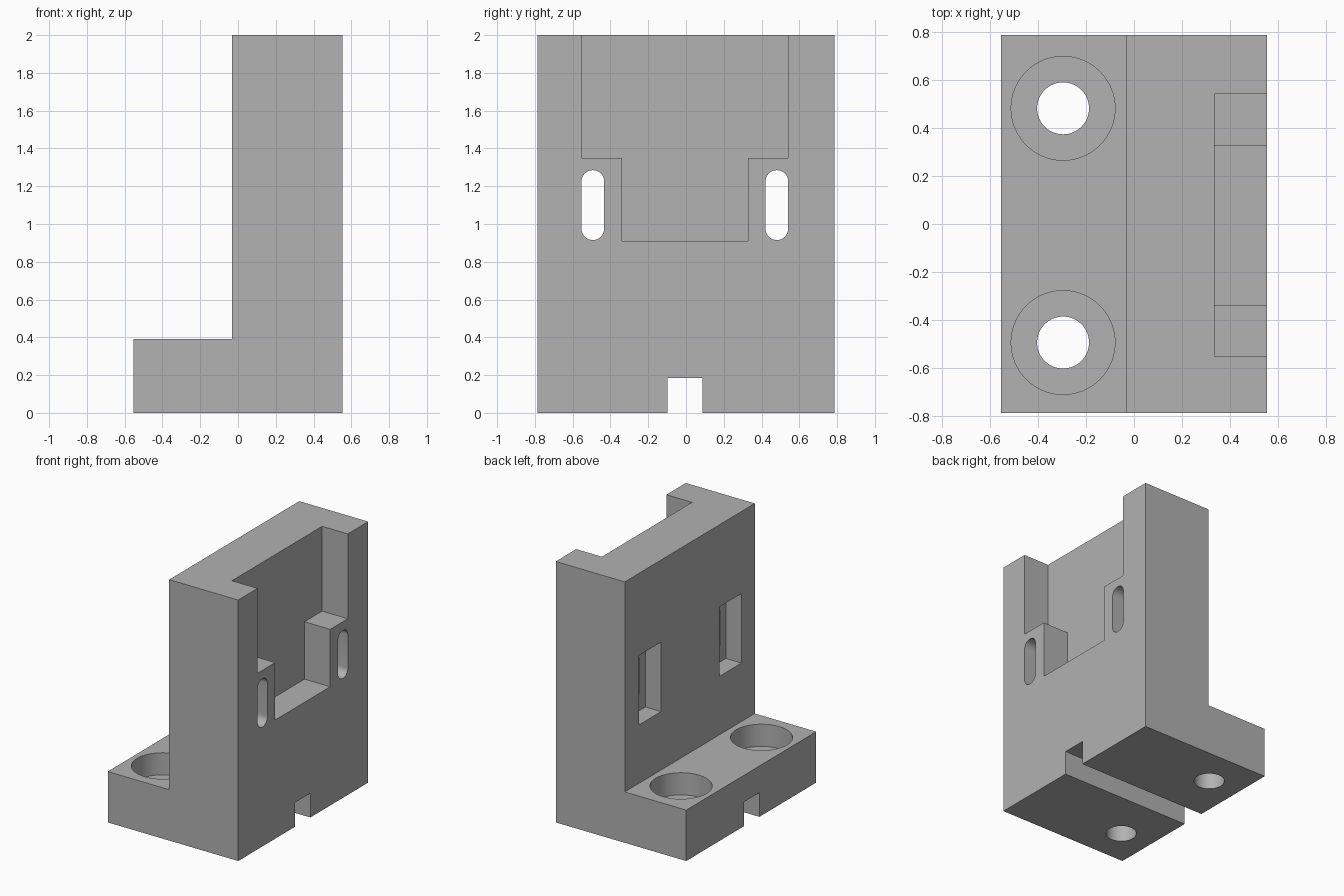
import bpy, bmesh, math
from mathutils import Vector

if "Cube" in bpy.data.objects:
    bpy.data.objects.remove(bpy.data.objects["Cube"])

CY = -0.006  # centre line of the machined features

grey = bpy.data.materials.new("machined_grey")
grey.diffuse_color = (0.445, 0.445, 0.445, 1)
grey.use_nodes = True
grey.node_tree.nodes["Principled BSDF"].inputs["Base Color"].default_value = grey.diffuse_color


def prism(name, pts, direction):
    """Extrude a closed planar outline along a direction."""
    bm = bmesh.new()
    face = bm.faces.new([bm.verts.new(p) for p in pts])
    ext = bmesh.ops.extrude_face_region(bm, geom=[face])
    moved = [v for v in ext["geom"] if isinstance(v, bmesh.types.BMVert)]
    bmesh.ops.translate(bm, verts=moved, vec=Vector(direction))
    bmesh.ops.recalc_face_normals(bm, faces=bm.faces)
    mesh = bpy.data.meshes.new(name)
    bm.to_mesh(mesh)
    bm.free()
    mesh.materials.append(grey)
    obj = bpy.data.objects.new(name, mesh)
    bpy.context.collection.objects.link(obj)
    return obj


def side_outline(name, yz, x0, x1):
    return prism(name, [(x0, y, z) for y, z in yz], (x1 - x0, 0, 0))


def rect(y0, y1, z0, z1):
    return [(y0, z0), (y1, z0), (y1, z1), (y0, z1)]


def bore(name, y, radius, z0, z1, n=64):
    ring = [(-0.295 + radius * math.cos(2 * math.pi * i / n),
             y + radius * math.sin(2 * math.pi * i / n), z0) for i in range(n)]
    return prism(name, ring, (0, 0, z1 - z0))


# L-shaped bracket body
profile = [(-0.553, 0), (0.553, 0), (0.553, 2), (-0.032, 2), (-0.032, 0.39), (-0.553, 0.39)]
body = prism("bracket_body", [(x, -0.787, z) for x, z in profile], (0, 1.574, 0))

# Stepped recess open at the top, and key groove under the base
w, n = 0.546, 0.333
recess = [(CY - w, 2.2), (CY - w, 1.35), (CY - n, 1.35), (CY - n, 0.91),
          (CY + n, 0.91), (CY + n, 1.35), (CY + w, 1.35), (CY + w, 2.2)]
cutters = [side_outline("recess_cutter", recess, 0.335, 0.8),
           side_outline("groove_cutter", rect(CY - 0.093, CY + 0.093, -0.2, 0.185), -0.8, 0.8)]

for s in (-1, 1):
    yc = CY + s * 0.487
    # Rounded slot through the upright
    slot = []
    for zc, start in ((1.225, 0), (0.975, math.pi)):
        for i in range(17):
            a = start + math.pi * i / 16
            slot.append((yc + 0.06 * math.cos(a), zc + 0.06 * math.sin(a)))
    cutters.append(side_outline("slot_cutter", slot, -0.3, 0.8))
    # Rectangular pocket behind the slot
    cutters.append(side_outline("pocket_cutter",
                                rect(yc - 0.133, yc + 0.133, 0.838, 1.37), -0.2, 0.1))
    # Counterbored bolt hole in the foot
    cutters.append(bore("hole_cutter", yc, 0.108, -0.2, 0.6))
    cutters.append(bore("counterbore_cutter", yc, 0.216, 0.22, 0.6))

# Apply the cuts and remove the helpers
bpy.context.view_layer.objects.active = body
body.select_set(True)
for c in cutters:
    mod = body.modifiers.new(c.name, "BOOLEAN")
    mod.operation = "DIFFERENCE"
    mod.solver = "EXACT"
    mod.object = c
    c.hide_render = True
    bpy.ops.object.modifier_apply(modifier=mod.name)
    bpy.data.objects.remove(c, do_unlink=True)

bpy.ops.object.shade_smooth_by_angle(angle=math.radians(30))
